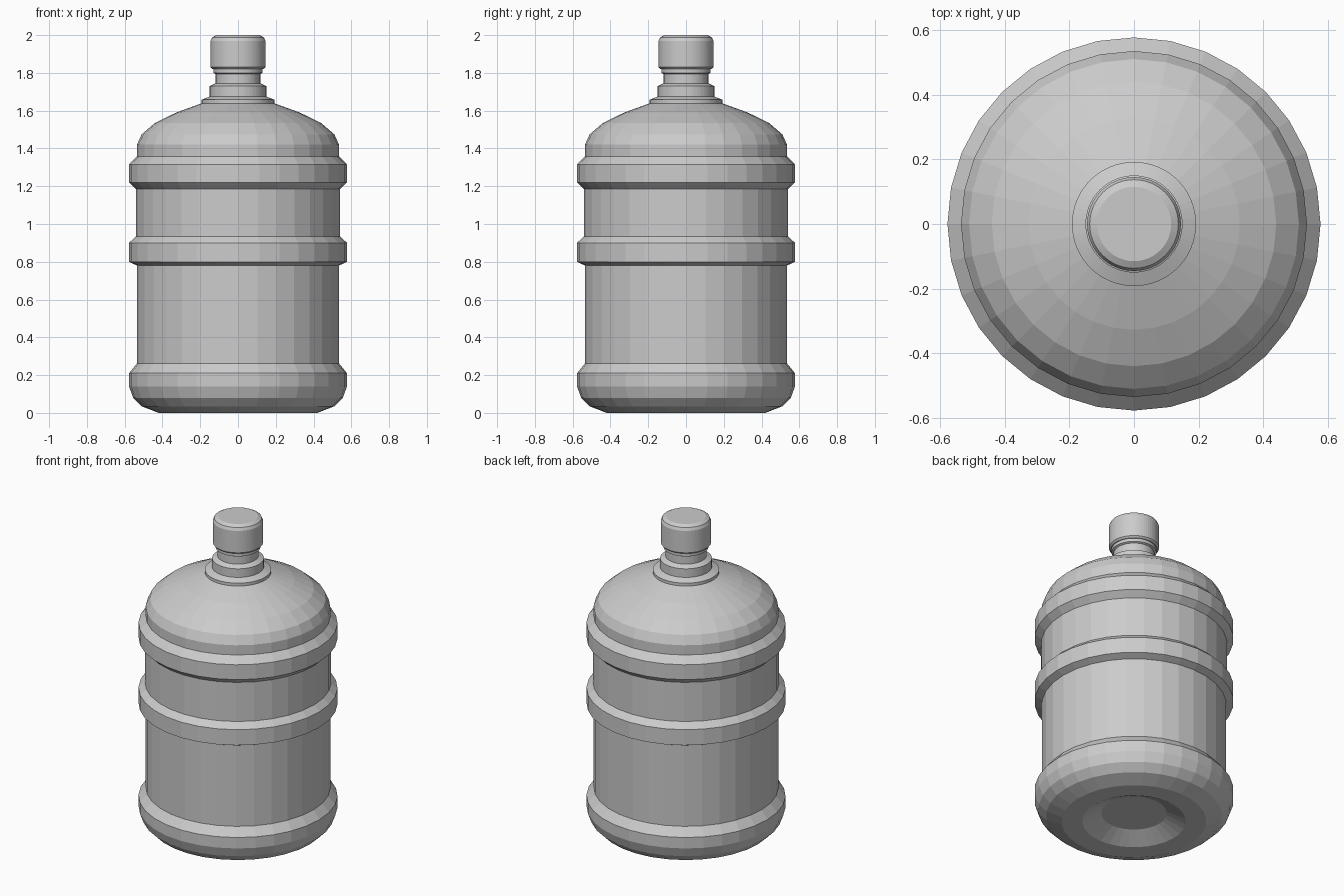
import bpy
import math

if "Cube" in bpy.data.objects:
    bpy.data.objects.remove(bpy.data.objects["Cube"])

grey = bpy.data.materials.new("light grey plastic")
grey.use_nodes = True
colour = (0.6, 0.6, 0.6, 1)
grey.diffuse_color = colour
grey.node_tree.nodes["Principled BSDF"].inputs["Base Color"].default_value = colour


def lathe(name, profile, sides):
    """Turn a (radius, height) profile about z, closing both ends with flat discs."""
    verts = [(r * math.cos(a), r * math.sin(a), z)
             for r, z in profile
             for a in (math.tau * i / sides for i in range(sides))]
    faces = [list(reversed(range(sides)))]
    for ring in range(len(profile) - 1):
        low, high = ring * sides, (ring + 1) * sides
        for i in range(sides):
            j = (i + 1) % sides
            faces.append((low + i, low + j, high + j, high + i))
    faces.append(list(range(len(verts) - sides, len(verts))))
    mesh = bpy.data.meshes.new(name)
    mesh.from_pydata(verts, [], faces)
    mesh.materials.append(grey)
    obj = bpy.data.objects.new(name, mesh)
    bpy.context.collection.objects.link(obj)
    return obj


# Bottle body: recessed base, rounded foot, two raised hoops, domed shoulder
base = [(0.19, 0.055), (0.30, 0), (0.42, 0), (0.51, 0.035), (0.555, 0.08),
        (0.577, 0.14), (0.577, 0.21), (0.535, 0.262)]
lower_hoop = [(0.535, 0.78), (0.577, 0.80), (0.577, 0.90), (0.54, 0.935)]
upper_hoop = [(0.54, 1.185), (0.577, 1.22), (0.577, 1.315), (0.535, 1.358)]
shoulder = [(0.535, 1.42), (0.51, 1.475), (0.44, 1.535), (0.327, 1.59), (0.19, 1.64)]
lathe("bottle_body", base + lower_hoop + upper_hoop + shoulder, 32)

# Neck: flange, collar and stem
lathe("neck", [(0.192, 1.63), (0.192, 1.658), (0.15, 1.675), (0.15, 1.73),
               (0.118, 1.745), (0.118, 1.83)], 64)

# Cap: lip ring and bevelled top
lathe("cap_lip", [(0.12, 1.795), (0.13, 1.80), (0.13, 1.83)], 64)
lathe("cap", [(0.135, 1.82), (0.145, 1.83), (0.145, 1.97), (0.137, 1.988), (0.115, 2.0)], 64)
